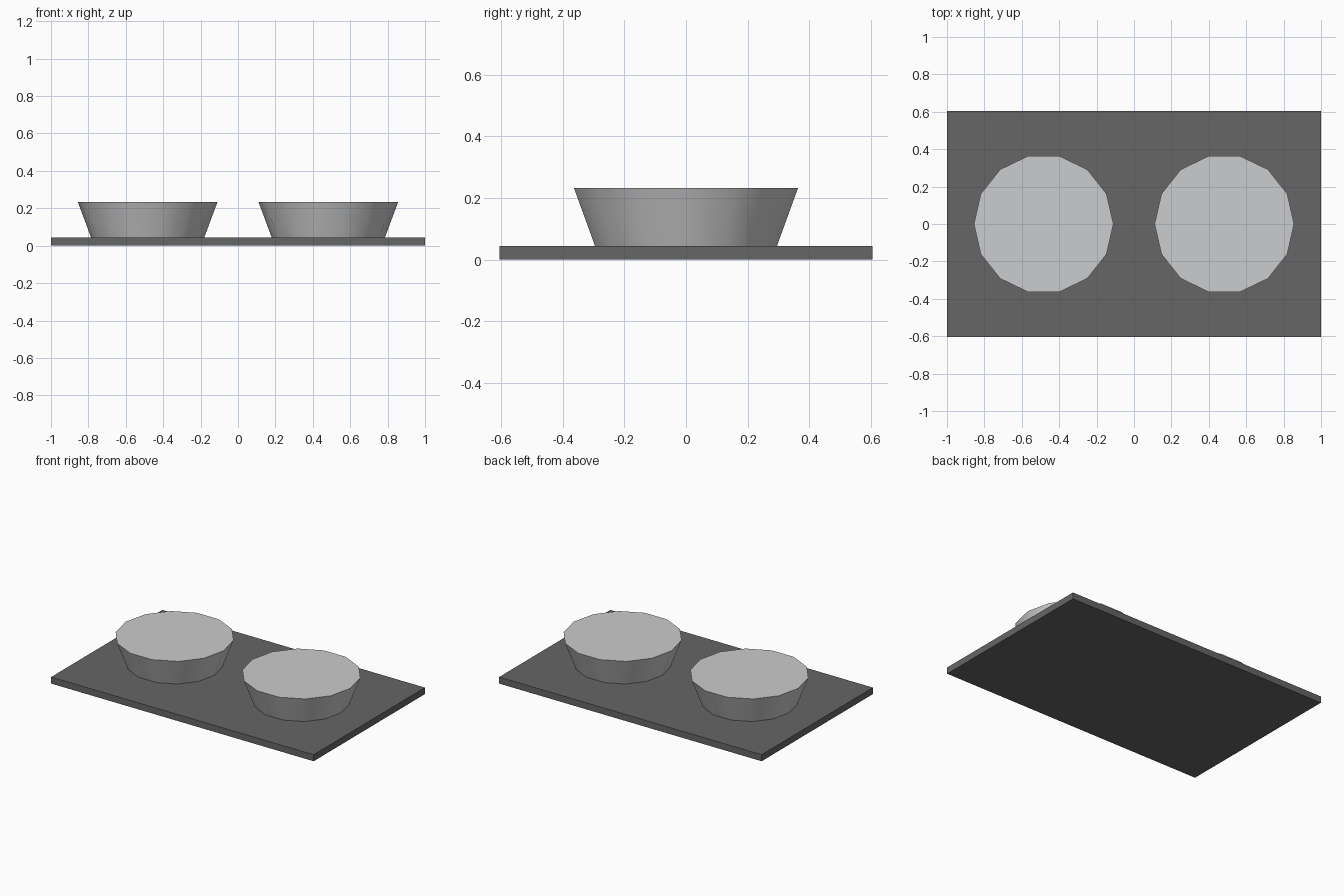
import bpy
import math

cube = bpy.data.objects.get("Cube")
if cube:
    bpy.data.objects.remove(cube, do_unlink=True)


def make_material(name, colour):
    mat = bpy.data.materials.new(name)
    mat.use_nodes = True
    mat.diffuse_color = colour
    mat.node_tree.nodes["Principled BSDF"].inputs["Base Color"].default_value = colour
    return mat


dark_grey = make_material("dark grey", (0.133, 0.133, 0.136, 1))
light_grey = make_material("light grey", (0.6, 0.604, 0.612, 1))

BASE_TOP = 0.045
DISC_TOP = 0.233

# Flat rectangular base
bpy.ops.mesh.primitive_cube_add(size=1, location=(0, 0, BASE_TOP / 2))
base = bpy.context.object
base.name = "base_plate"
base.scale = (2, 1.21, BASE_TOP)
bpy.ops.object.transform_apply(location=False, rotation=False, scale=True)
base.data.materials.append(dark_grey)

# Two flared discs, with a corner pointing along x
for side, name in ((1, "left_disc"), (-1, "right_disc")):
    bpy.ops.mesh.primitive_cone_add(
        vertices=14, radius1=0.303, radius2=0.373, depth=DISC_TOP - BASE_TOP,
        location=(side * 0.483, 0, (BASE_TOP + DISC_TOP) / 2),
        rotation=(0, 0, math.pi / 2))
    disc = bpy.context.object
    disc.name = name
    disc.data.materials.append(light_grey)
    bpy.ops.object.shade_smooth_by_angle(angle=math.radians(35))
